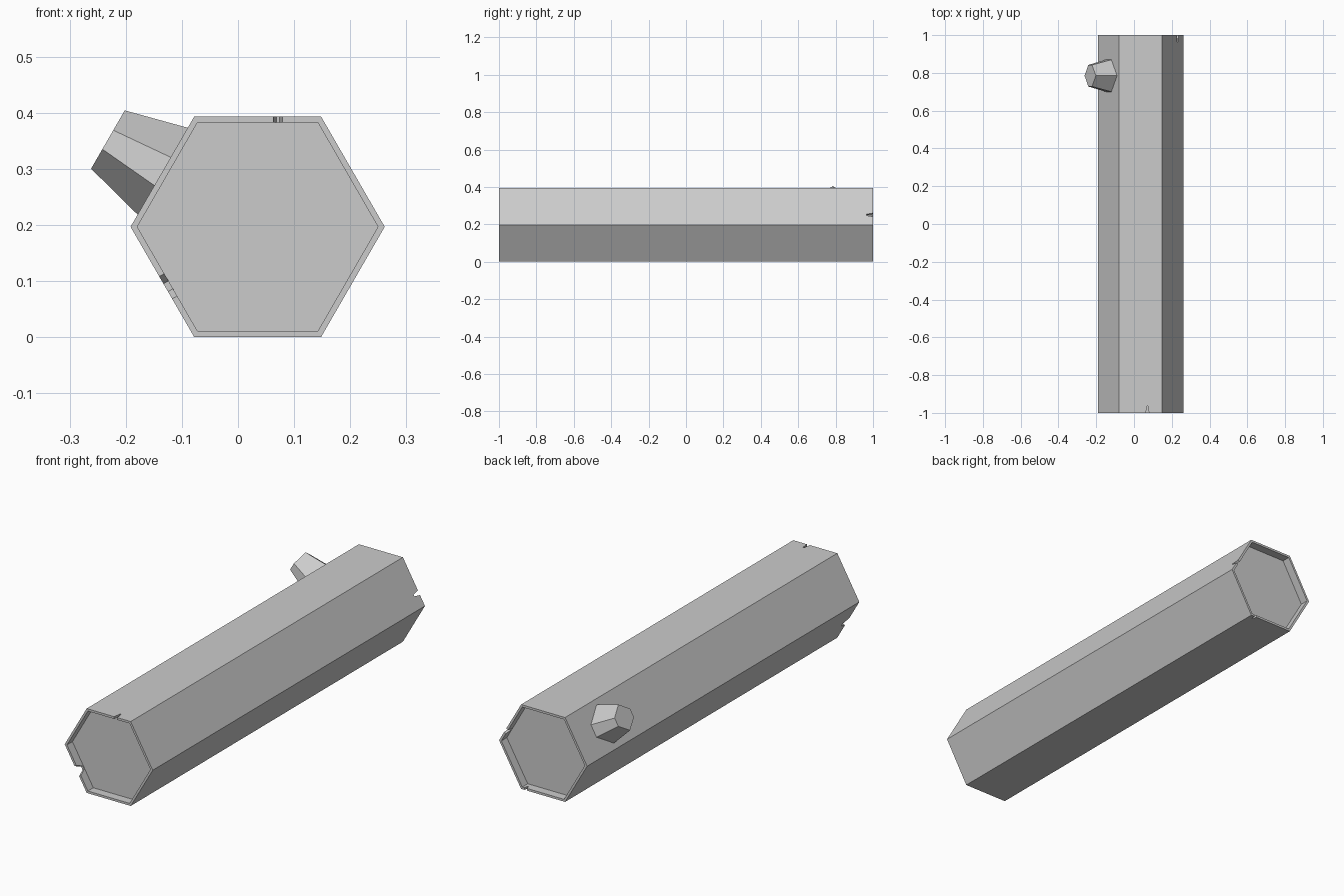
import bpy, bmesh
from math import cos, sin, radians
from mathutils import Vector

if "Cube" in bpy.data.objects:
    bpy.data.objects.remove(bpy.data.objects["Cube"])

CX, CZ, R = 0.035, 0.197, 0.2265      # log axis and hexagon radius
APO = R * cos(radians(30))


def loft(name, rings):
    """Closed solid through matching rings of points."""
    bm = bmesh.new()
    loops = [[bm.verts.new(p) for p in ring] for ring in rings]
    n = len(loops[0])
    for a, b in zip(loops, loops[1:]):
        for i in range(n):
            bm.faces.new((a[i], a[(i + 1) % n], b[(i + 1) % n], b[i]))
    bm.faces.new(loops[0])
    bm.faces.new(loops[-1])
    bmesh.ops.recalc_face_normals(bm, faces=bm.faces[:])
    me = bpy.data.meshes.new(name)
    bm.to_mesh(me)
    bm.free()
    ob = bpy.data.objects.new(name, me)
    bpy.context.collection.objects.link(ob)
    return ob


def hexagon(r, y):
    return [(CX + r * cos(radians(60 * i)), y, CZ + r * sin(radians(60 * i))) for i in range(6)]


# Log: hexagonal trunk with a thin bark rim around each sunken end
RIM, SINK = R - 0.012, 0.96
log = loft("log", [hexagon(RIM, -SINK), hexagon(RIM, -1), hexagon(R, -1),
                   hexagon(R, 1), hexagon(RIM, 1), hexagon(RIM, SINK)])


# Tapered chips cut out of the bark rim
def chip(angle, offset, end, width, depth):
    a = radians(angle)
    out, side = Vector((cos(a), 0, sin(a))), Vector((-sin(a), 0, cos(a)))
    mid = Vector((CX, 0, CZ)) + out * (APO - 0.004) + side * offset
    slope = width / 2 * 0.65 / depth
    rings = []
    for y, w in ((1.01, width / 2 + slope * 0.01), (1 - depth, width / 2 * 0.35)):
        c = mid + Vector((0, end * y, 0))
        rings.append([c + out * o + side * s for o, s in
                      ((-0.012, -w), (0.012, -w), (0.012, w), (-0.012, w))])
    cutter = loft("chip_cutter", rings)
    cutter.hide_render = True
    mod = log.modifiers.new("chip", 'BOOLEAN')
    mod.operation, mod.solver, mod.object = 'DIFFERENCE', 'EXACT', cutter
    bpy.context.view_layer.objects.active = log
    bpy.ops.object.modifier_apply(modifier=mod.name)
    bpy.data.objects.remove(cutter)


chip(90, -0.036, -1, 0.016, 0.036)
chip(210, 0.012, -1, 0.046, 0.036)
chip(30, -0.051, 1, 0.022, 0.036)
chip(270, 0.09, 1, 0.012, 0.02)

# Branch stub: tapered, six sided, square to the upper left face
axis = Vector((-cos(radians(30)), 0, 0.5))
up = Vector((0.5, 0, cos(radians(30))))
base = Vector((-0.134, 0.785, 0.296))
SECTION = ((1, 0), (0.32, 0.95), (-0.33, 0.95), (-1, 0), (-0.33, -0.95), (0.32, -0.95))


def stub_ring(dist, r):
    return [base + axis * dist + up * (t * r) + Vector((0, u * r, 0)) for t, u in SECTION]


loft("branch_stub", [stub_ring(-0.01, 0.092), stub_ring(0.113, 0.06)])
